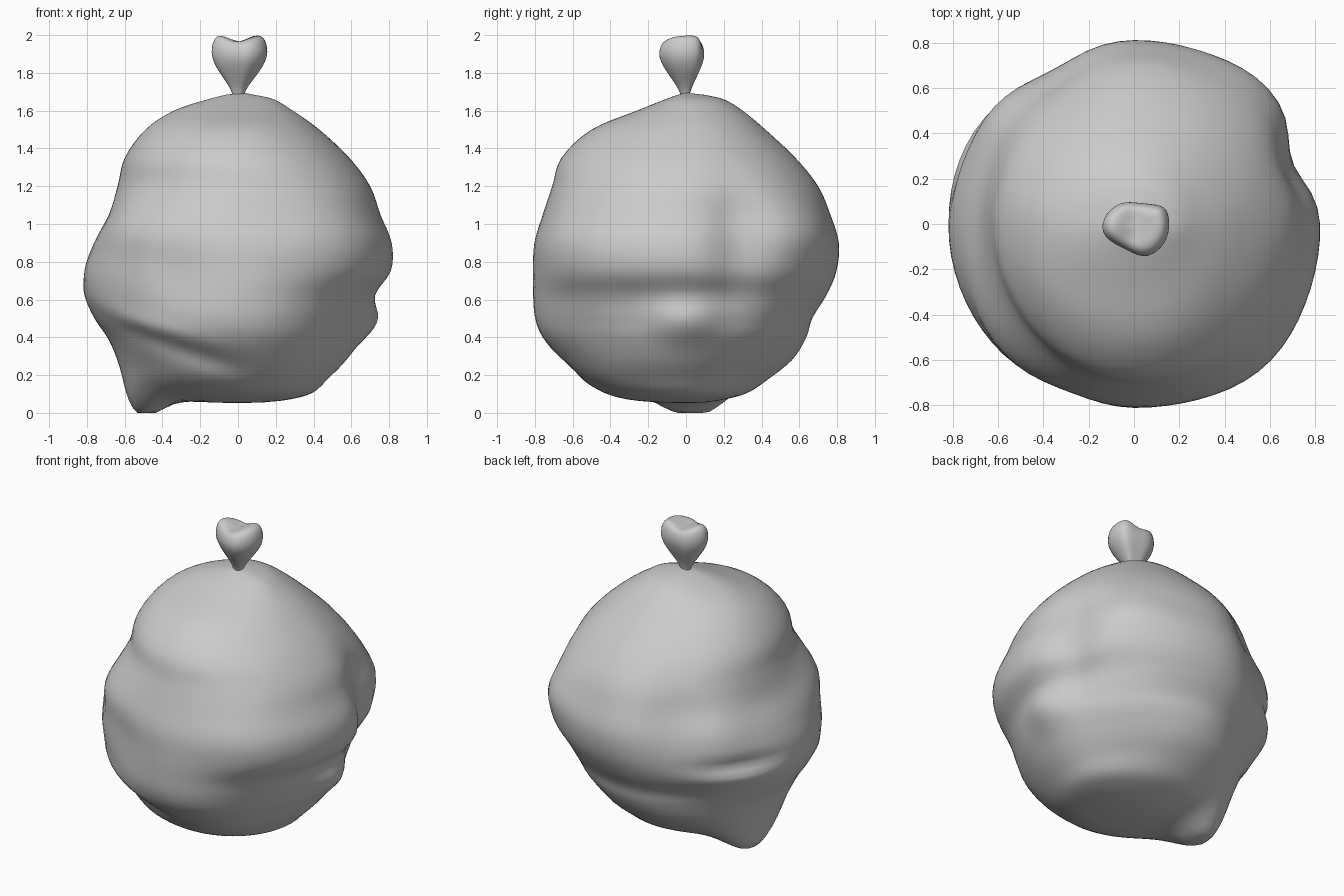
import bpy, bmesh, math

if "Cube" in bpy.data.objects:
    bpy.data.objects.remove(bpy.data.objects["Cube"])


def catmull(a, b, c, d, t):
    return 0.5 * (2*b + (c-a)*t + (2*a-5*b+4*c-d)*t*t + (3*b-a-3*c+d)*t**3)


def resample(rows, steps):
    out = []
    for i in range(len(rows) - 1):
        q = [rows[min(max(i + k, 0), len(rows) - 1)] for k in (-1, 0, 1, 2)]
        for s in range(steps):
            out.append([catmull(*v, s / steps) for v in zip(*q)])
    return out + [list(rows[-1])]


def skin(name, rings, top, bottom):
    """Closed smooth skin through rings listed from the top down."""
    bm = bmesh.new()
    loops = [[bm.verts.new(p) for p in r] for r in rings]
    n = len(rings[0])
    t, b = bm.verts.new(top), bm.verts.new(bottom)
    for j in range(n):
        k = (j + 1) % n
        bm.faces.new((t, loops[0][j], loops[0][k]))
        bm.faces.new((b, loops[-1][k], loops[-1][j]))
        for u, v in zip(loops, loops[1:]):
            bm.faces.new((u[j], v[j], v[k], u[k]))
    bmesh.ops.recalc_face_normals(bm, faces=bm.faces)
    for f in bm.faces:
        f.smooth = True
    me = bpy.data.meshes.new(name)
    bm.to_mesh(me)
    bm.free()
    ob = bpy.data.objects.new(name, me)
    bpy.context.collection.objects.link(ob)
    return ob


# Sack outline: height, then reach to left, right, front, back
rows = [
    (1.685, .06, .08, .04, .09), (1.66, .16, .19, .11, .20),
    (1.60, .34, .29, .26, .30), (1.50, .49, .43, .50, .42),
    (1.35, .60, .59, .66, .58), (1.20, .64, .70, .71, .70),
    (1.05, .68, .755, .755, .765), (.90, .76, .815, .80, .81),
    (.75, .815, .81, .81, .80), (.62, .81, .715, .81, .755),
    (.50, .76, .69, .80, .69), (.40, .69, .665, .76, .66),
    (.28, .62, .59, .66, .58), (.18, .56, .49, .56, .45),
    (.105, .46, .40, .43, .33), (.07, .30, .27, .30, .2), (.055, .14, .13, .14, .1)]

# Folds and dents: azimuth, height, angular width, height width, slope, push
folds = [
    (222, 1.00, 18, .10, 0, .055), (225, 1.22, 25, .07, 0, -.015),  # front left shelf
    (247, .72, 9, .14, 0, -.025), (236, .44, 18, .04, -.004, .025),
    (250, .32, 18, .05, -.004, -.035),                           # front fold
    (312, .95, 17, .20, 0, .045), (315, .42, 18, .13, 0, -.04),  # front right
    (48, 1.00, 13, .11, 0, .045), (21, .88, 8, .20, 0, -.075),   # back right shelf
    (45, .27, 28, .16, 0, -.07), (118, .95, 10, .25, 0, -.045),
    (142, .95, 9, .10, 0, .02), (150, .72, 14, .035, 0, -.03),
    (150, .63, 15, .04, 0, .02), (125, .45, 18, .10, 0, -.03),   # back left folds
    (0, .49, 9, .075, 0, .06), (80, .55, 14, .12, 0, -.015)]

N = 72
rings = []
for z, l, r, f, b in resample(rows, 4):
    ring = []
    for j in range(N):
        deg = 360 * j / N
        c, s = math.cos(math.radians(deg)), math.sin(math.radians(deg))
        base = rad = 1 / math.hypot(c / (r if c > 0 else l), s / (b if s > 0 else f))
        for az, fz, wa, wz, slope, amp in folds:
            da = (deg - az + 180) % 360 - 180
            rad += amp * min(1, base / .5) * math.exp(
                -(da/wa)**2 / 2 - ((z - fz - slope*da)/wz)**2 / 2)
        x, y = rad * c, rad * s
        # sagging corner that touches the ground
        w = math.exp(-((x+.51)/.10)**2/2 - ((y-.05)/.19)**2/2 - (max(z-.15, 0)/.12)**2/2)
        ring.append((x - .02 * w, y, max(z - .14 * w, 0.0)))
    rings.append(ring)
skin("bag_body", rings, (.03, 0, 1.695), (0, 0, .052))

# Gathered neck flaring up to a puckered, two-lobed tip
outline = [(-.15, .03), (-.065, .11), (.03, .095), (.13, .09), (.165, .05),
           (.165, -.08), (.06, -.17), (-.03, -.12), (-.15, -.065)]
sections = [(1.98, .60, .035), (1.965, .88, .035), (1.90, 1.0, .015), (1.84, .85, 0),
            (1.77, .52, 0), (1.71, .24, 0), (1.67, .18, 0)]
tie = []
for z, k, lobe in sections:
    tie.append([(x * k, y * k, z + lobe * (min(abs(x) / .12, 1) * 1.6 - .9)) for x, y in outline])
neck = skin("bag_tie", tie, (.005, -.02, 1.955), (0, 0, 1.66))
sub = neck.modifiers.new("round", 'SUBSURF')
sub.levels = sub.render_levels = 2
